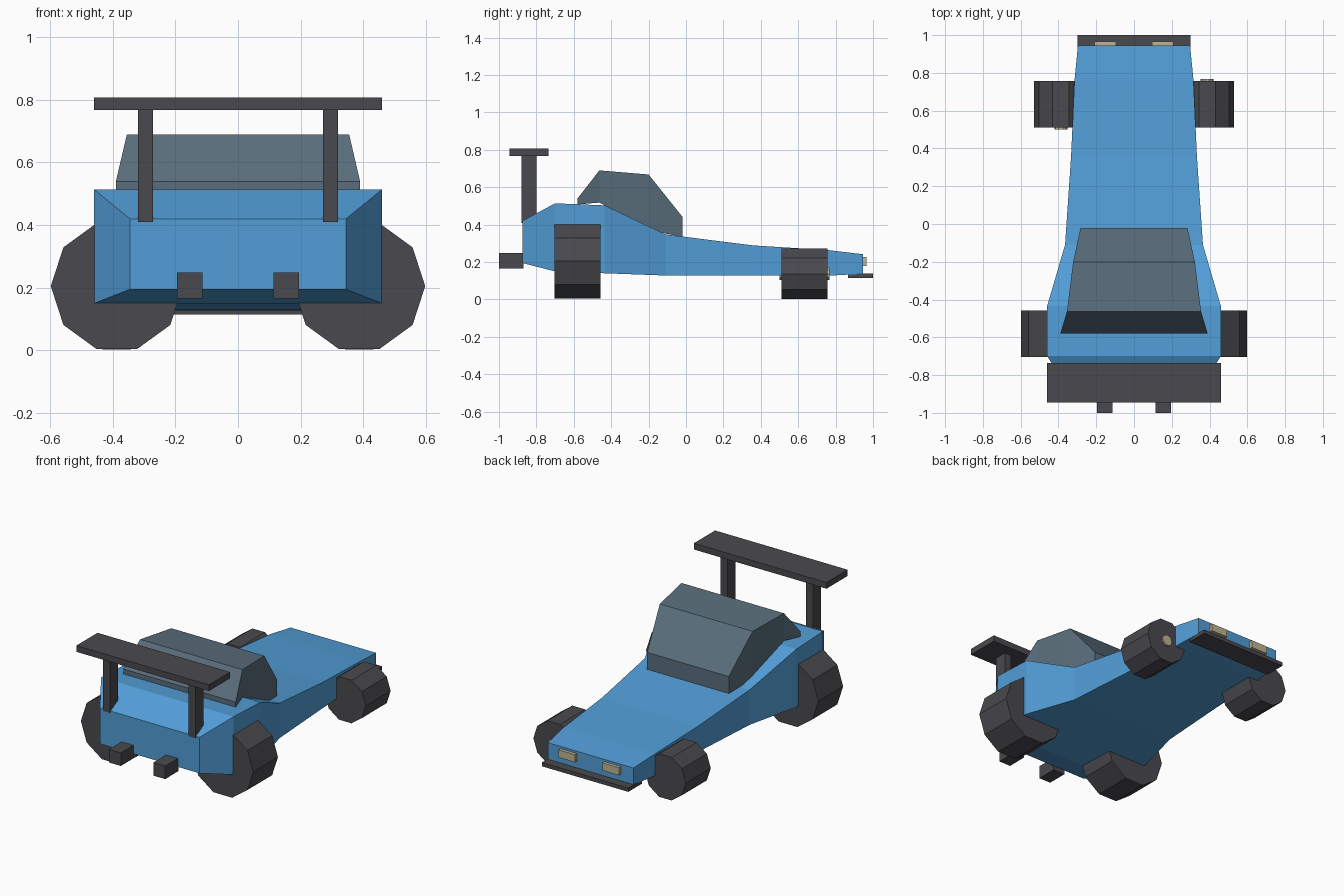
import bpy, bmesh, math
from mathutils import Matrix

if "Cube" in bpy.data.objects:
    bpy.data.objects.remove(bpy.data.objects["Cube"])


def colour(name, rgb):
    m = bpy.data.materials.new(name)
    m.diffuse_color = (*rgb, 1)
    m.use_nodes = True
    m.node_tree.nodes["Principled BSDF"].inputs["Base Color"].default_value = m.diffuse_color
    return m


BLUE = colour("blue paint", (0.085, 0.34, 0.68))
GLASS = colour("grey blue glass", (0.10, 0.155, 0.20))
DARK = colour("dark grey", (0.068, 0.066, 0.075))
CREAM = colour("cream", (0.52, 0.46, 0.29))


def finish(name, bm, mat):
    bmesh.ops.recalc_face_normals(bm, faces=bm.faces)
    me = bpy.data.meshes.new(name)
    bm.to_mesh(me)
    bm.free()
    me.materials.append(mat)
    ob = bpy.data.objects.new(name, me)
    bpy.context.collection.objects.link(ob)
    return ob


def box(name, lo, hi, mat):
    bm = bmesh.new()
    bmesh.ops.create_cube(bm, size=1)
    for v in bm.verts:
        v.co = [(a + b) / 2 + c * (b - a) for a, b, c in zip(lo, hi, v.co)]
    return finish(name, bm, mat)


def loft(name, sections, mat):
    """Skin rectangular cross-sections given as (y, half width, bottom, top)."""
    bm = bmesh.new()
    rings = [[bm.verts.new(p) for p in ((-w, y, b), (w, y, b), (w, y, t), (-w, y, t))]
             for y, w, b, t in sections]
    for r, s in zip(rings, rings[1:]):
        for i in range(4):
            j = (i + 1) % 4
            bm.faces.new((r[i], r[j], s[j], s[i]))
    bm.faces.new(rings[0])
    bm.faces.new(rings[-1])
    return finish(name, bm, mat)


def disc(name, x, y0, y1, z, r, sides, mat):
    """Cylinder lying along y, with a corner pointing sideways."""
    bm = bmesh.new()
    bmesh.ops.create_cone(bm, cap_ends=True, segments=sides, radius1=r, radius2=r, depth=y1 - y0)
    bmesh.ops.rotate(bm, verts=bm.verts, matrix=Matrix.Rotation(math.pi / 2, 3, 'X')
                     @ Matrix.Rotation(math.pi / 2, 3, 'Z'))
    bmesh.ops.translate(bm, verts=bm.verts, vec=(x, (y0 + y1) / 2, z))
    return finish(name, bm, mat)


# Body shell
loft("body", [(-0.875, 0.345, 0.195, 0.42), (-0.70, 0.46, 0.15, 0.514),
              (-0.435, 0.46, 0.14, 0.503), (-0.11, 0.365, 0.128, 0.348),
              (0.36, 0.333, 0.127, 0.289), (0.76, 0.315, 0.127, 0.264),
              (0.945, 0.297, 0.137, 0.242)], BLUE)

# Cabin glass, sunk into the body
loft("cabin", [(-0.58, 0.39, 0.508, 0.54), (-0.463, 0.355, 0.518, 0.69),
               (-0.20, 0.322, 0.37, 0.668), (-0.02, 0.283, 0.335, 0.443)], GLASS)

# Rear wing
box("wing", (-0.46, -0.945, 0.768), (0.46, -0.735, 0.807), DARK)

# Front bumper
box("bumper", (-0.30, 0.865, 0.114), (0.30, 1.0, 0.138), DARK)

for side, s in (("left", -1), ("right", 1)):
    def pair(name, x, y, z, mat):
        xs = sorted((s * x[0], s * x[1]))
        box(f"{side}_{name}", (xs[0], y[0], z[0]), (xs[1], y[1], z[1]), mat)

    pair("wing_post", (0.272, 0.32), (-0.88, -0.80), (0.41, 0.77), DARK)
    pair("exhaust", (0.113, 0.195), (-1.0, -0.87), (0.166, 0.248), DARK)
    pair("headlight", (0.095, 0.21), (0.93, 0.965), (0.18, 0.228), CREAM)

    # Wheels, each with a hub cap on one end
    for end, y0, y1, z, r, hub in (("front", 0.51, 0.757, 0.137, 0.142, 0.035),
                                   ("rear", -0.703, -0.458, 0.205, 0.211, 0.05)):
        disc(f"{side}_{end}_wheel", s * 0.387, y0, y1, z, r, 10, DARK)
        edge = y1 if s > 0 else y0
        disc(f"{side}_{end}_hub", s * 0.387, edge - 0.01, edge + 0.01, z, hub, 10, CREAM)
